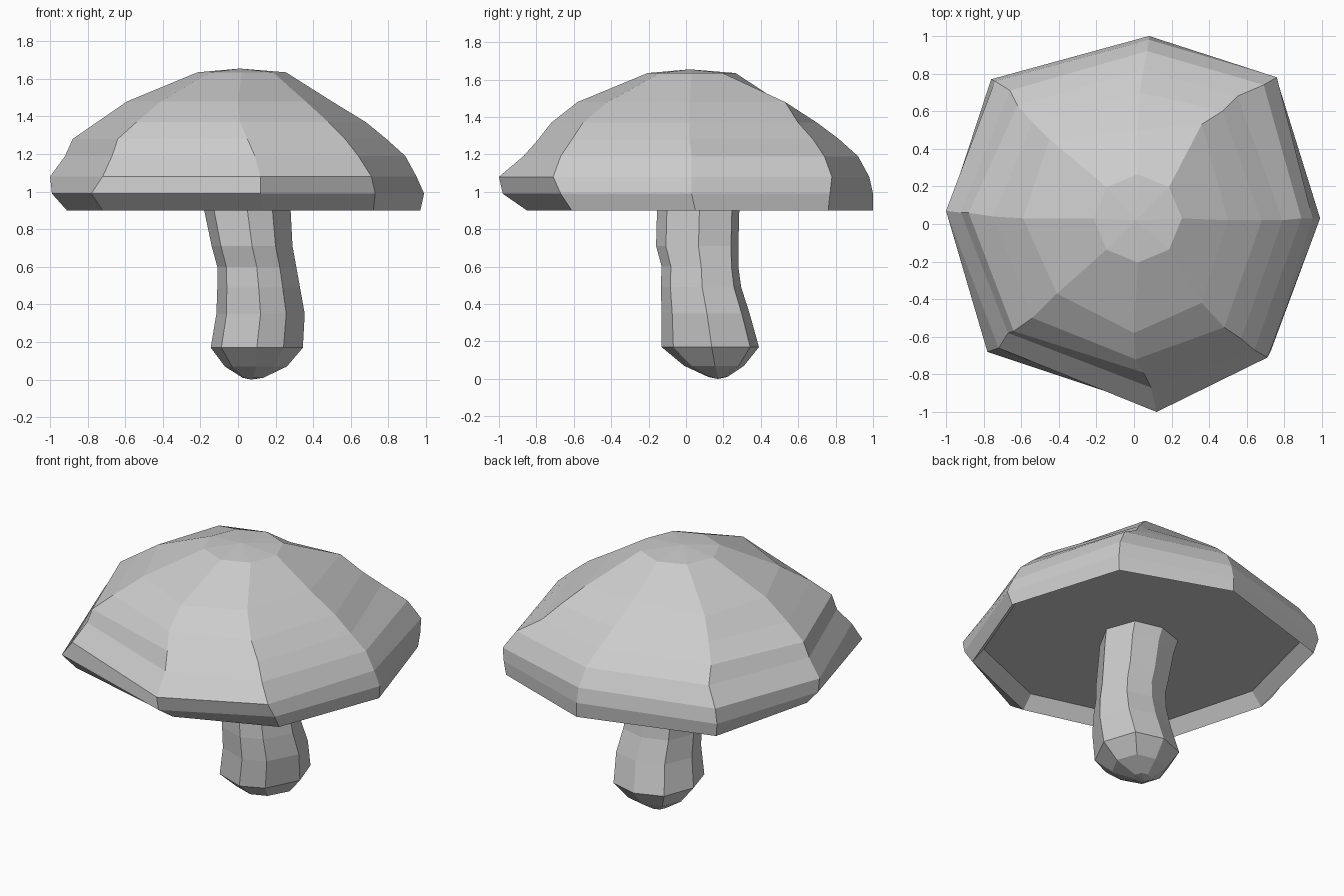
import bpy
import bmesh
from math import cos, sin, tau

cube = bpy.data.objects.get("Cube")
if cube:
    bpy.data.objects.remove(cube, do_unlink=True)

# One plain grey for the whole model
grey = bpy.data.materials.new("plain grey")
grey.use_nodes = True
colour = (0.6, 0.6, 0.6, 1)
grey.diffuse_color = colour
grey.node_tree.nodes["Principled BSDF"].inputs["Base Color"].default_value = colour


def loft(name, rings, top_tip=None, bottom_tip=None):
    """Skin a stack of rings in order, closing each end with a fan or a flat face."""
    bm = bmesh.new()
    loops = [[bm.verts.new(point) for point in ring] for ring in rings]
    sides = len(loops[0])
    for lower, upper in zip(loops, loops[1:]):
        for i in range(sides):
            j = (i + 1) % sides
            bm.faces.new((lower[i], lower[j], upper[j], upper[i]))
    for loop, tip in ((loops[0], bottom_tip), (loops[-1], top_tip)):
        if tip is None:
            bm.faces.new(loop)
            continue
        end = bm.verts.new(tip)
        for i in range(sides):
            bm.faces.new((loop[i], loop[(i + 1) % sides], end))
    bmesh.ops.recalc_face_normals(bm, faces=bm.faces)
    mesh = bpy.data.meshes.new(name)
    bm.to_mesh(mesh)
    bm.free()
    mesh.materials.append(grey)
    obj = bpy.data.objects.new(name, mesh)
    bpy.context.collection.objects.link(obj)
    return obj


# Cap: uneven eight-cornered sections from the rim upwards, clockwise from the back corner
cap_levels = [
    (0.90, [(0.08, 1), (0.75, 0.76), (0.97, 0.05), (0.72, -0.61),
            (0.13, -0.85), (-0.72, -0.62), (-0.91, 0.07), (-0.74, 0.75)]),
    (0.99, [(0.08, 1), (0.76, 0.77), (0.99, 0.03), (0.73, -0.67),
            (0.12, -0.98), (-0.78, -0.68), (-0.99, 0.07), (-0.76, 0.77)]),
    (1.08, [(0.08, 0.98), (0.76, 0.78), (0.95, 0.03), (0.71, -0.71),
            (0.12, -1), (-0.72, -0.66), (-1, 0.07), (-0.74, 0.76)]),
    (1.19, [(0.07, 0.92), (0.69, 0.74), (0.89, 0.03), (0.64, -0.67),
            (0.09, -0.87), (-0.67, -0.58), (-0.92, 0.06), (-0.66, 0.71)]),
    (1.28, [(0.05, 0.82), (0.55, 0.68), (0.79, 0.02), (0.57, -0.61),
            (0.05, -0.79), (-0.64, -0.57), (-0.88, 0.06), (-0.62, 0.63)]),
    (1.37, [(0.03, 0.7), (0.47, 0.6), (0.68, 0.02), (0.48, -0.55),
            (0.01, -0.72), (-0.54, -0.5), (-0.75, 0.04), (-0.54, 0.54)]),
    (1.48, [(0.02, 0.5), (0.36, 0.53), (0.5, 0.02), (0.36, -0.42),
            (0, -0.58), (-0.41, -0.37), (-0.59, 0.03), (-0.45, 0.45)]),
]
# The underside is sunk behind the rim, and the crown is a regular octagon
rim = cap_levels[0][1]
underside = [(x * 0.93, y * 0.93, 0.985) for x, y in rim]
crown = [(0.02 + 0.235 * sin(tau * i / 8), 0.03 + 0.235 * cos(tau * i / 8), 1.635)
         for i in range(8)]
cap_rings = [[(x, y, z) for x, y in corners] for z, corners in cap_levels]
loft("mushroom_cap", [underside, *cap_rings, crown], top_tip=(0.01, 0.02, 1.655))

# Stem: bent column with one uneven section, as height, centre x and y, radius x and y
section = [(1, 0.03), (0.72, 0.82), (0, 1), (-0.7, 0.75),
           (-1, 0), (-0.77, -0.73), (0, -1), (0.58, -0.76)]
stem_levels = [
    (0.01, 0.08, 0.17, 0.055, 0.05),
    (0.07, 0.095, 0.15, 0.165, 0.16),
    (0.17, 0.1, 0.13, 0.245, 0.26),
    (0.35, 0.12, 0.105, 0.235, 0.235),
    (0.49, 0.11, 0.08, 0.22, 0.215),
    (0.60, 0.1, 0.075, 0.21, 0.205),
    (0.71, 0.075, 0.06, 0.215, 0.22),
    (0.90, 0.05, 0.065, 0.23, 0.22),
    (0.99, 0.03, 0.065, 0.24, 0.23),
]
stem_rings = [[(cx + rx * x, cy + ry * y, z) for x, y in section]
              for z, cx, cy, rx, ry in stem_levels]
loft("mushroom_stem", stem_rings, bottom_tip=(0.07, 0.17, 0))
